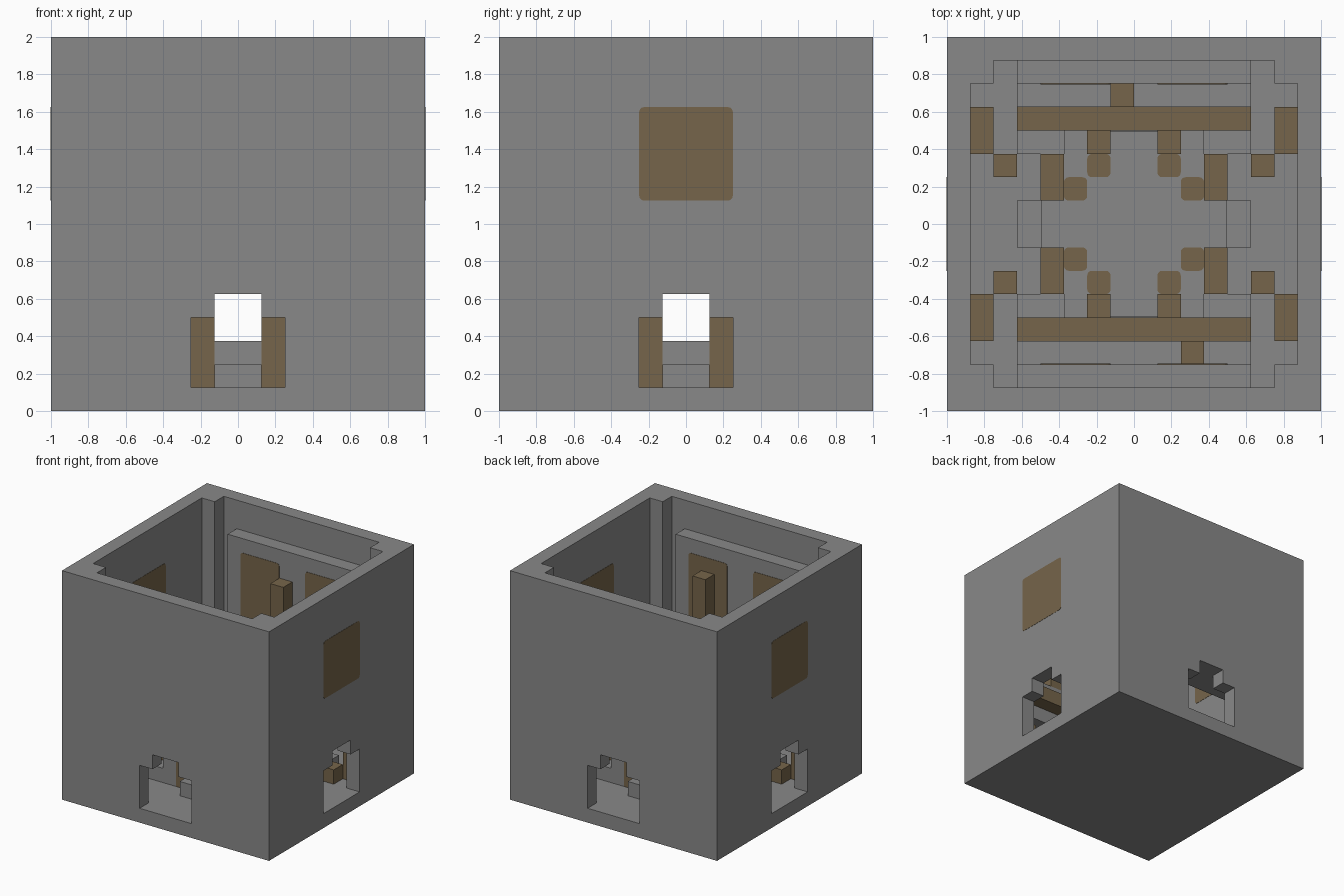
import bpy, bmesh

cube = bpy.data.objects.get("Cube")
if cube:
    bpy.data.objects.remove(cube, do_unlink=True)

U = 0.125  # one block unit
SIGNS = (-1, 1)


def material(name, rgb):
    m = bpy.data.materials.new(name)
    m.use_nodes = True
    m.diffuse_color = (*rgb, 1)
    m.node_tree.nodes["Principled BSDF"].inputs["Base Color"].default_value = (*rgb, 1)
    return m


STONE = material("stone grey", (0.25, 0.25, 0.25))
BROWN = material("dull brown", (0.18, 0.13, 0.069))


def box(name, xs, ys, zs, mat, round_axis=None):
    """Box between the given limits; edges along round_axis may be rounded."""
    lims = [sorted(v) for v in (xs, ys, zs)]
    bm = bmesh.new()
    bmesh.ops.create_cube(bm, size=1)
    for v in bm.verts:
        v.co = [lims[i][int(v.co[i] > 0)] for i in range(3)]
    if round_axis is not None:
        edges = [e for e in bm.edges
                 if abs(e.verts[0].co[round_axis] - e.verts[1].co[round_axis]) > 1e-5]
        bmesh.ops.bevel(bm, geom=edges, offset=0.025, segments=3,
                        profile=0.5, affect='EDGES')
    me = bpy.data.meshes.new(name)
    bm.to_mesh(me)
    bm.free()
    me.materials.append(mat)
    ob = bpy.data.objects.new(name, me)
    bpy.context.collection.objects.link(ob)
    return ob


def cut(body, xs, ys, zs):
    cutter = box("cutter", xs, ys, zs, STONE)
    cutter.hide_render = True
    mod = body.modifiers.new("cut", 'BOOLEAN')
    mod.operation, mod.solver, mod.object = 'DIFFERENCE', 'EXACT', cutter
    bpy.context.view_layer.objects.active = body
    bpy.ops.object.modifier_apply(modifier=mod.name)
    bpy.data.objects.remove(cutter, do_unlink=True)


# Outer shell: open top, thickened corners, a stepped doorway in every wall
shell = box("shell", (-1, 1), (-1, 1), (0, 2), STONE)
for a, b in ((7 * U, 6 * U), (6 * U, 7 * U)):
    cut(shell, (-a, a), (-b, b), (U, 2.2))
for half, top in ((2 * U, 4 * U), (U, 5 * U)):
    cut(shell, (-1.1, 1.1), (-half, half), (U, top))
    cut(shell, (-half, half), (-1.1, 1.1), (U, top))

# Raised middle floor with a step towards each doorway
e = 4 * U - 0.003
box("floor_platform", (-e, e), (-3 * U, 3 * U), (U, 3 * U), STONE)
box("floor_platform_cross", (-2 * U, 2 * U), (-e, e), (U, 3 * U - 0.001), STONE)
for s in SIGNS:
    box("side_step", (s * 3.9 * U, s * 5 * U), (-U, U), (U, 2 * U), STONE)
    box("end_step", (-U, U), (s * 3.9 * U, s * 5 * U), (U, 2 * U), STONE)

# Side windows, painted on both faces of the wall
for s in SIGNS:
    for x in (1, 7 * U - 0.002):
        box("side_window", (s * x, s * (x + 0.002)), (-2 * U, 2 * U),
            (9 * U, 13 * U), BROWN, 0)

# Wall panels, desks and their screens
for s in SIGNS:
    box("wall_panel", (-5 * U, 5 * U), (s * 6 * U, s * 7 * U), (5 * U, 14 * U), STONE)
    box("desk", (-5 * U, 5 * U), (s * 5 * U, s * 6 * U), (5 * U, 8 * U), STONE)
    box("desk_edge", (-5 * U, 5 * U), (s * 4 * U, s * 5 * U), (6 * U, 7 * U), BROWN)
    for t in SIGNS:
        box("panel_screen", (t * U, t * 4 * U), (s * 6 * U, s * (6 * U - 0.003)),
            (8 * U, 13 * U), BROWN, 1)
box("back_post", (-U, 0), (5 * U, 6 * U), (8 * U, 12 * U), BROWN)
box("front_post", (2 * U, 3 * U), (-6 * U, -5 * U), (8 * U, 12 * U), BROWN)

# Blocks repeated in the four corners
for sx in SIGNS:
    for sy in SIGNS:
        def corner(name, xs, ys, zs, mat, axis=None):
            box(name, [sx * v * U for v in xs], [sy * v * U for v in ys],
                [v * U for v in zs], mat, axis)
        corner("door_block", (1, 2), (3, 4), (1, 4), BROWN)
        corner("side_door_block", (3, 4), (1, 3), (1, 4), BROWN)
        corner("floor_patch", (1, 2), (2, 3), (3, 3.03), BROWN, 2)
        corner("side_floor_patch", (2, 3), (1, 2), (3, 3.03), BROWN, 2)
        corner("corner_ledge", (2, 3), (3, 4), (1, 3), STONE)
        corner("corner_step", (3, 5), (3, 4), (1, 2), STONE)
        corner("corner_block", (5, 6), (2, 3), (1, 2), BROWN)
        corner("wall_block", (6, 7), (3, 5), (1, 3), BROWN)
